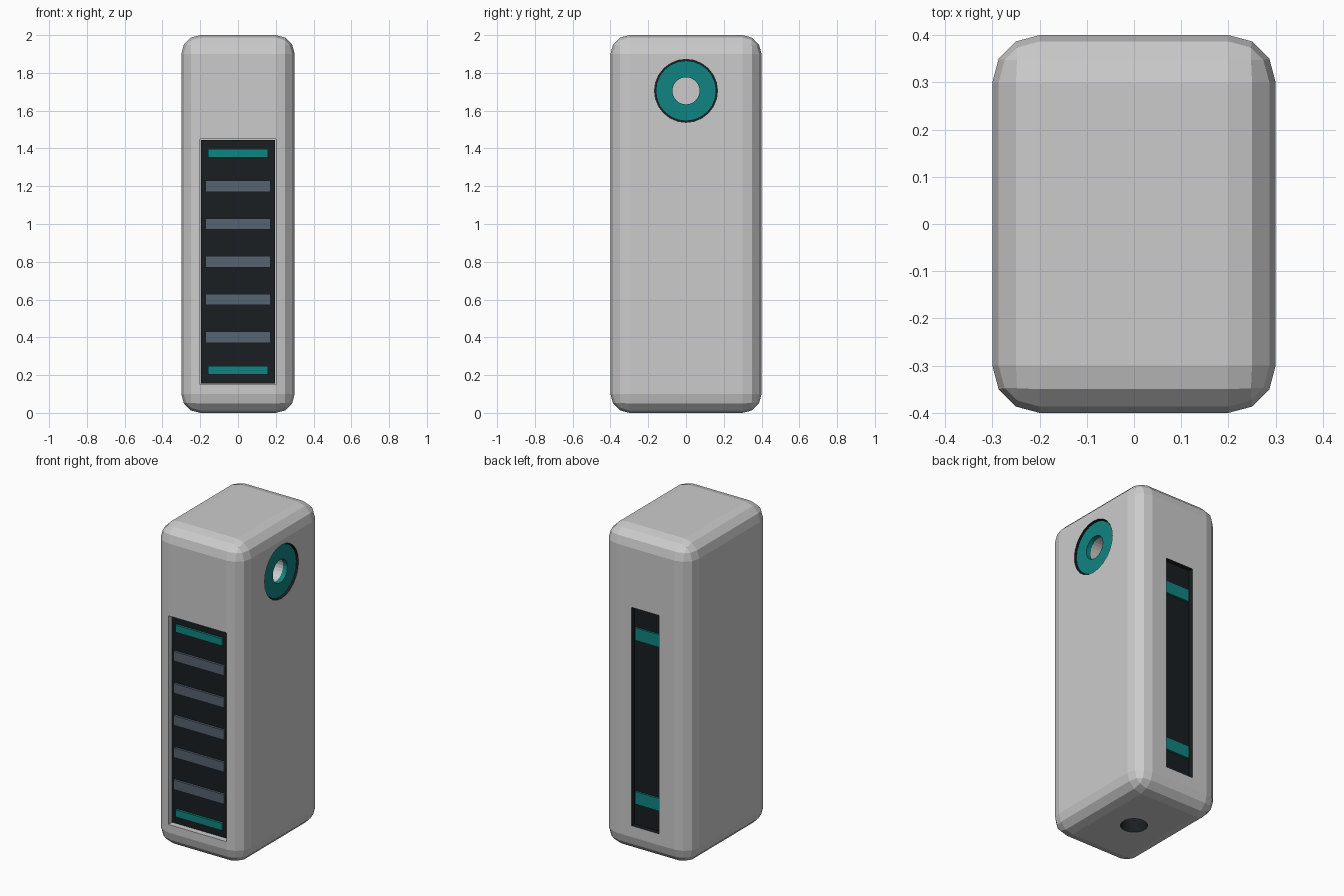
import bpy
from math import pi

default = bpy.data.objects.get("Cube")
if default:
    bpy.data.objects.remove(default, do_unlink=True)


def material(name, rgb):
    mat = bpy.data.materials.new(name)
    mat.use_nodes = True
    mat.diffuse_color = (*rgb, 1)
    shader = mat.node_tree.nodes["Principled BSDF"]
    shader.inputs["Base Color"].default_value = (*rgb, 1)
    shader.inputs["Roughness"].default_value = 0.6
    return mat


shell = material("shell_grey", (0.8, 0.8, 0.81))
dark = material("near_black", (0.01, 0.013, 0.015))
slate = material("slate", (0.09, 0.127, 0.165))
teal = material("teal", (0.005, 0.23, 0.22))


def finish(name, mat):
    obj = bpy.context.object
    obj.name = obj.data.name = name
    obj.data.materials.append(mat)
    return obj


def box(name, mat, size, centre):
    bpy.ops.mesh.primitive_cube_add(size=1, location=centre)
    obj = finish(name, mat)
    obj.scale = size
    bpy.ops.object.transform_apply(location=False, rotation=False, scale=True)
    return obj


def cylinder(name, mat, radius, depth, centre, rotation=(0, 0, 0), sides=24):
    bpy.ops.mesh.primitive_cylinder_add(
        vertices=sides, radius=radius, depth=depth, location=centre, rotation=rotation)
    return finish(name, mat)


def apply(obj, mod):
    bpy.context.view_layer.objects.active = obj
    bpy.ops.object.modifier_apply(modifier=mod.name)


def cut(obj, cutter, mode="TRANSFER"):
    mod = obj.modifiers.new("cut", "BOOLEAN")
    mod.operation = "DIFFERENCE"
    mod.solver = "EXACT"
    mod.material_mode = mode
    mod.object = cutter
    apply(obj, mod)


# Rounded housing
body = box("housing", shell, (0.6, 0.8, 2), (0, 0, 1))
bevel = body.modifiers.new("round", "BEVEL")
bevel.width = 0.1
bevel.segments = 3
apply(body, bevel)

# Recesses: front window, back slot, side dial seat and bore, bottom socket
sideways = (0, pi / 2, 0)
dial_z = 1.705
bore = cylinder("bore_cutter", shell, 0.072, 0.4, (0.3, 0, dial_z), sideways)
cutters = [
    box("window_cutter", shell, (0.4, 0.1, 1.3), (0, -0.405, 0.8)),
    box("slot_cutter", dark, (0.19, 0.1, 1.36), (0, 0.42, 0.85)),
    cylinder("seat_cutter", dark, 0.167, 0.1, (0.31, 0, dial_z), sideways),
    bore,
    cylinder("socket_cutter", dark, 0.077, 0.2, (0, 0, 0), sides=32),
]
for cutter in cutters:
    cut(body, cutter)

# Side dial ring
ring = cylinder("side_ring", teal, 0.16, 0.03, (0.275, 0, dial_z), sideways)
cut(ring, bore, "INDEX")
for cutter in cutters:
    bpy.data.objects.remove(cutter, do_unlink=True)

# Front panel with slats and end strips
box("front_panel", dark, (0.39, 0.02, 1.29), (0, -0.362, 0.8))
for i in range(5):
    box(f"front_slat_{i + 1}", slate, (0.345, 0.02, 0.06), (0, -0.376, 0.4 + 0.2 * i))
for label, side in (("lower", -1), ("upper", 1)):
    box(f"front_strip_{label}", teal, (0.32, 0.02, 0.045), (0, -0.376, 0.8 + 0.575 * side))
    # Back slot bands
    box(f"back_band_{label}", teal, (0.17, 0.02, 0.078), (0, 0.372, 0.85 + 0.51 * side))
